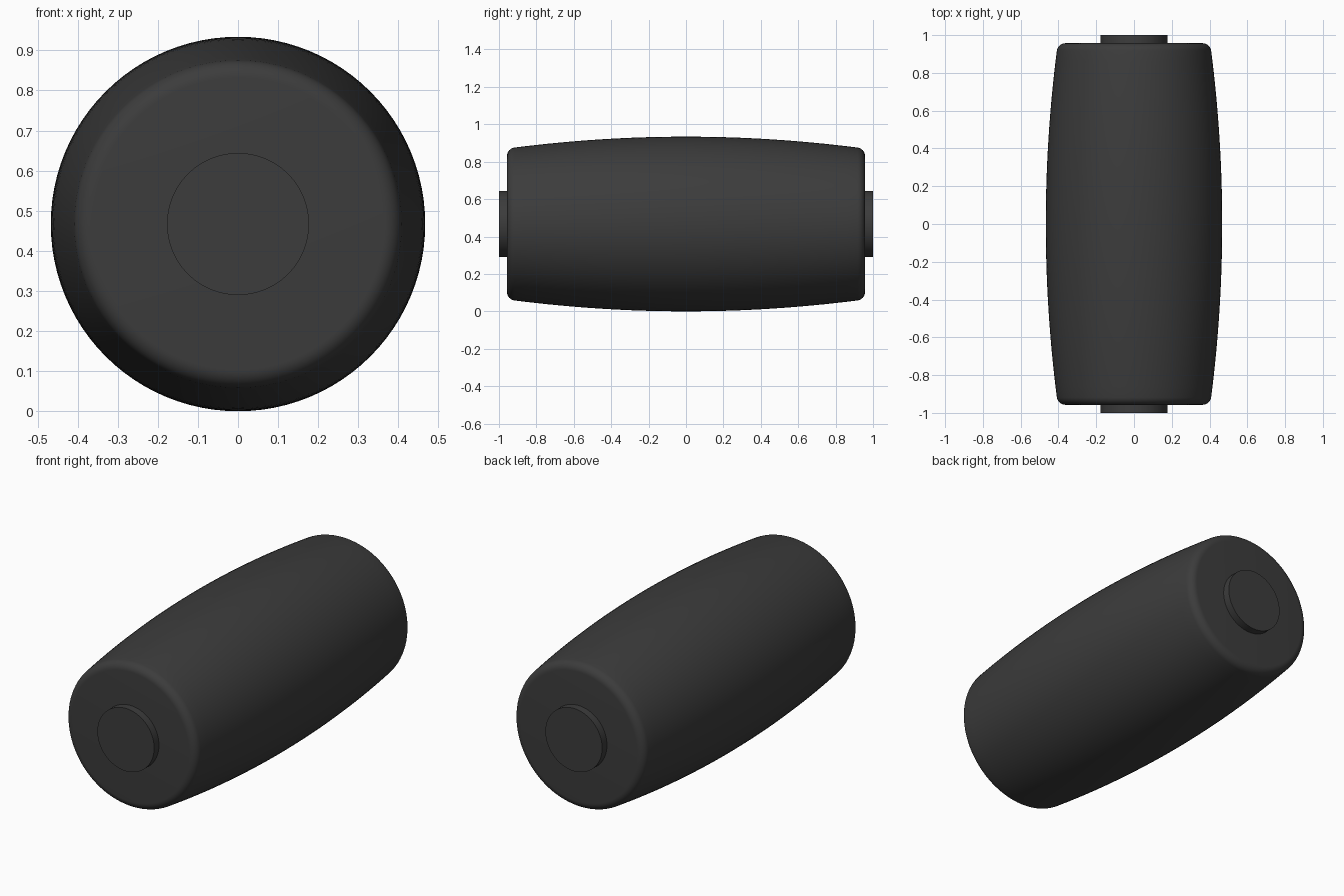
import bpy
import bmesh
import math

if "Cube" in bpy.data.objects:
    bpy.data.objects.remove(bpy.data.objects["Cube"])

CZ = 0.467       # axis height = largest radius
SEG = 96

mat = bpy.data.materials.new("dark_rubber")
mat.diffuse_color = (0.045, 0.045, 0.045, 1)
mat.use_nodes = True
mat.node_tree.nodes["Principled BSDF"].inputs["Base Color"].default_value = mat.diffuse_color


def lathe_y(name, profile, smooth_angle):
    """Revolve (y, radius) points about the y axis; closed by end caps."""
    bm = bmesh.new()
    rings = []
    for y, r in profile:
        rings.append([bm.verts.new((r * math.cos(2 * math.pi * i / SEG), y,
                                    r * math.sin(2 * math.pi * i / SEG) + CZ))
                      for i in range(SEG)])
    for a, b in zip(rings, rings[1:]):
        for i in range(SEG):
            j = (i + 1) % SEG
            bm.faces.new((a[i], a[j], b[j], b[i]))
    bm.faces.new(rings[0])
    bm.faces.new(rings[-1])
    bmesh.ops.recalc_face_normals(bm, faces=bm.faces[:])
    mesh = bpy.data.meshes.new(name)
    bm.to_mesh(mesh)
    bm.free()
    obj = bpy.data.objects.new(name, mesh)
    bpy.context.collection.objects.link(obj)
    mesh.materials.append(mat)
    bpy.ops.object.select_all(action='DESELECT')
    obj.select_set(True)
    bpy.context.view_layer.objects.active = obj
    bpy.ops.object.shade_smooth_by_angle(angle=math.radians(smooth_angle))
    return obj


# Barrel-shaped roller: bulged wall, then a rounded edge onto the flat end
END, FILLET, BULGE = 0.957, 0.045, 0.0694
yc = END - FILLET
tilt = math.atan(2 * BULGE * yc)
y_t = yc + FILLET * math.sin(tilt)
r_t = CZ - BULGE * y_t ** 2
rc = r_t - FILLET * math.cos(tilt)
half = [(y_t * i / 16, CZ - BULGE * (y_t * i / 16) ** 2) for i in range(17)]
for i in range(1, 9):
    a = tilt + (math.pi / 2 - tilt) * i / 8
    half.append((yc + FILLET * math.sin(a), rc + FILLET * math.cos(a)))
profile = [(-y, r) for y, r in reversed(half[1:])] + half
lathe_y("roller_body", profile, 30)

# Axle stubs standing out of both ends
for label, s in (("front", -1), ("back", 1)):
    lathe_y(label + "_axle_stub", [(s * 0.95, 0.177), (s * 1.0, 0.177)], 30)
